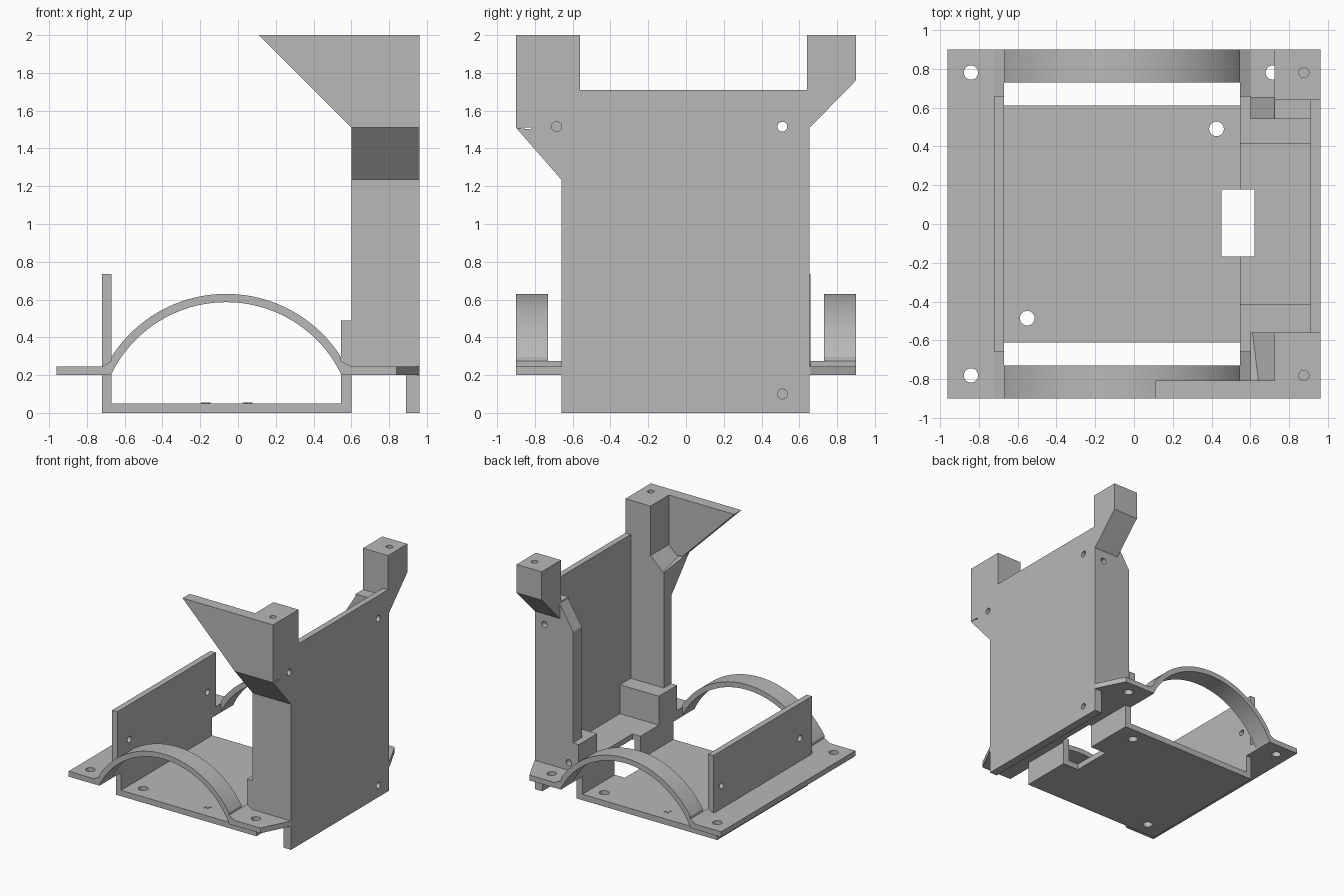
import bpy, bmesh, math
from mathutils import Matrix, Vector

cube = bpy.data.objects.get("Cube")
if cube:
    bpy.data.objects.remove(cube, do_unlink=True)

grey = bpy.data.materials.new("plain grey")
grey.use_nodes = True
colour = (0.48, 0.48, 0.48, 1)
grey.diffuse_color = colour
grey.node_tree.nodes["Principled BSDF"].inputs["Base Color"].default_value = colour

parts = []


def add_object(name, bm):
    mesh = bpy.data.meshes.new(name)
    bmesh.ops.recalc_face_normals(bm, faces=bm.faces)
    bm.to_mesh(mesh)
    bm.free()
    obj = bpy.data.objects.new(name, mesh)
    bpy.context.collection.objects.link(obj)
    mesh.materials.append(grey)
    return obj


def prism(name, outline, axis, lo, hi):
    """Extrude a 2D outline along an axis; the outline uses the other two axes in order."""
    bm = bmesh.new()
    verts = []
    for a, b in outline:
        co = [a, b]
        co.insert("xyz".index(axis), lo)
        verts.append(bm.verts.new(co))
    face = bm.faces.new(verts)
    out = bmesh.ops.extrude_face_region(bm, geom=[face])
    move = Vector([hi - lo if c == axis else 0 for c in "xyz"])
    bmesh.ops.translate(bm, vec=move, verts=[v for v in out["geom"] if isinstance(v, bmesh.types.BMVert)])
    obj = add_object(name, bm)
    parts.append(obj)
    return obj


def box(name, x, y, z):
    return prism(name, [(x[0], y[0]), (x[1], y[0]), (x[1], y[1]), (x[0], y[1])], "z", *z)


# Tray: floor, side walls and flanges
box("tray_floor", (-.72, .6), (-.61, .61), (0, .05))
box("left_wall_lower", (-.72, -.67), (-.61, .61), (0, .2))
box("left_wall", (-.72, -.67), (-.66, .66), (.2, .735))
box("right_wall_lower", (.545, .6), (-.61, .61), (0, .2))
box("left_flange", (-.96, -.67), (-.9, .9), (.2, .245))
prism("right_flange", [(.545, -.9), (.84, -.9), (.96, -.66), (.96, .66), (.84, .9), (.545, .9)],
      "z", .2, .245)

# Arched straps and their ramped feet
mid, centre_z, r_in, r_out = -.0625, -.09, .676, .72
arcs = []
for r, half in ((r_in, .6075), (r_out, .6075)):
    a0 = math.acos(half / r)
    arcs.append([(mid + r * math.cos(a), centre_z + r * math.sin(a))
                 for a in (a0 + (math.pi - 2 * a0) * i / 48 for i in range(49))])
arch_outline = arcs[0] + arcs[1][::-1]
for side, s in (("front", -1), ("back", 1)):
    arch = prism(side + "_arch", arch_outline, "y", *sorted((s * .73, s * .9)))
    bpy.ops.object.select_all(action="DESELECT")
    arch.select_set(True)
    bpy.context.view_layer.objects.active = arch
    bpy.ops.object.shade_smooth_by_angle(angle=math.radians(30))
    for end, x0, x1 in (("left", -.72, -.67), ("right", .6, .545)):
        prism(side + "_" + end + "_foot", [(x0, .2), (x1, .2), (x1, .275), (x0, .245)], "y",
              *sorted((s * .66, s * .9)))

# Tall side plate and the blocks at its base
box("tall_plate", (.91, .96), (-.66, .655), (.2, 1.71))
box("tall_plate_foot", (.89, .96), (-.66, .655), (0, .2))
for side, s in (("front", -1), ("back", 1)):
    box(side + "_block", (.545, .91), sorted((s * .415, s * .56)), (.2, .49))
    box(side + "_block_end", (.545, .6), sorted((s * .56, s * .66)), (.2, .49))

# Front post with flared head and triangular wing
prism("front_column", [(-.66, .2), (-.56, .2), (-.56, 1.46), (-.56, 1.47), (-.9, 1.51), (-.66, 1.235)],
      "x", .6, .96)
box("front_head", (.725, .96), (-.9, -.56), (1.51, 2))
prism("front_ledge", [(.6, 1.46), (.96, 1.46), (.96, 1.58), (.725, 1.58)], "y", -.82, -.56)
prism("front_wing", [(.6, 1.51), (.96, 1.51), (.96, 2), (.11, 2)], "y", -.9, -.805)

# Back post with overhanging head
prism("back_post", [(.54, .2), (.655, .2), (.655, 1.51), (.9, 1.76), (.9, 2), (.64, 2),
                    (.64, 1.65), (.54, 1.65)], "x", .725, .96)
prism("back_column", [(.6, .2), (.73, .2), (.73, 1.64), (.6, 1.43)], "y", .54, .655)

# Cutters: screw holes and the cable opening
bm = bmesh.new()


def hole(centre, radius, depth, axis="z"):
    turn = {"x": Matrix.Rotation(math.pi / 2, 4, "Y"),
            "y": Matrix.Rotation(math.pi / 2, 4, "X"), "z": Matrix()}[axis]
    bmesh.ops.create_cone(bm, cap_ends=True, segments=24, radius1=radius, radius2=radius,
                          depth=depth, matrix=Matrix.Translation(centre) @ turn)


for y in (-.78, .78):
    hole((-.84, y, .22), .037, .2)
    hole((.715, y, .22), .037, .2)
    hole((.875, y, 2), .026, .3)
hole((.425, .49, 0), .038, .2)
hole((-.55, -.485, 0), .038, .2)
hole((.93, .51, 1.515), .026, .2, "x")
hole((.93, .51, .1), .026, .2, "x")
hole((.93, -.685, 1.515), .026, .2, "x")
for y in (-.5, .55):
    hole((-.695, y, .44), .026, .2, "x")
hole((.87, .655, 1.42), .026, .1, "y")
hole((.64, .655, .31), .026, .1, "y")
bmesh.ops.create_cube(bm, size=1, matrix=Matrix.Translation((.535, .005, .2)) @ Matrix.Diagonal((.17, .345, .6, 1)))
cutter = add_object("hole_cutter", bm)
cutter.hide_render = True
cutter.display_type = "WIRE"
cutter.hide_set(True)
for obj in parts:
    if "arch" in obj.name or "foot" in obj.name and "plate" not in obj.name:
        continue
    mod = obj.modifiers.new("holes", "BOOLEAN")
    mod.operation = "DIFFERENCE"
    mod.solver = "EXACT"
    mod.object = cutter

# Small cross marks on the tray floor
for x, y in ((-.17, .49), (.05, -.48)):
    for angle in (45, 135):
        mark = box("floor_mark", (-.028, .028), (-.008, .008), (0, .004))
        mark.matrix_world = Matrix.Translation((x, y, .05)) @ Matrix.Rotation(math.radians(angle), 4, "Z")
